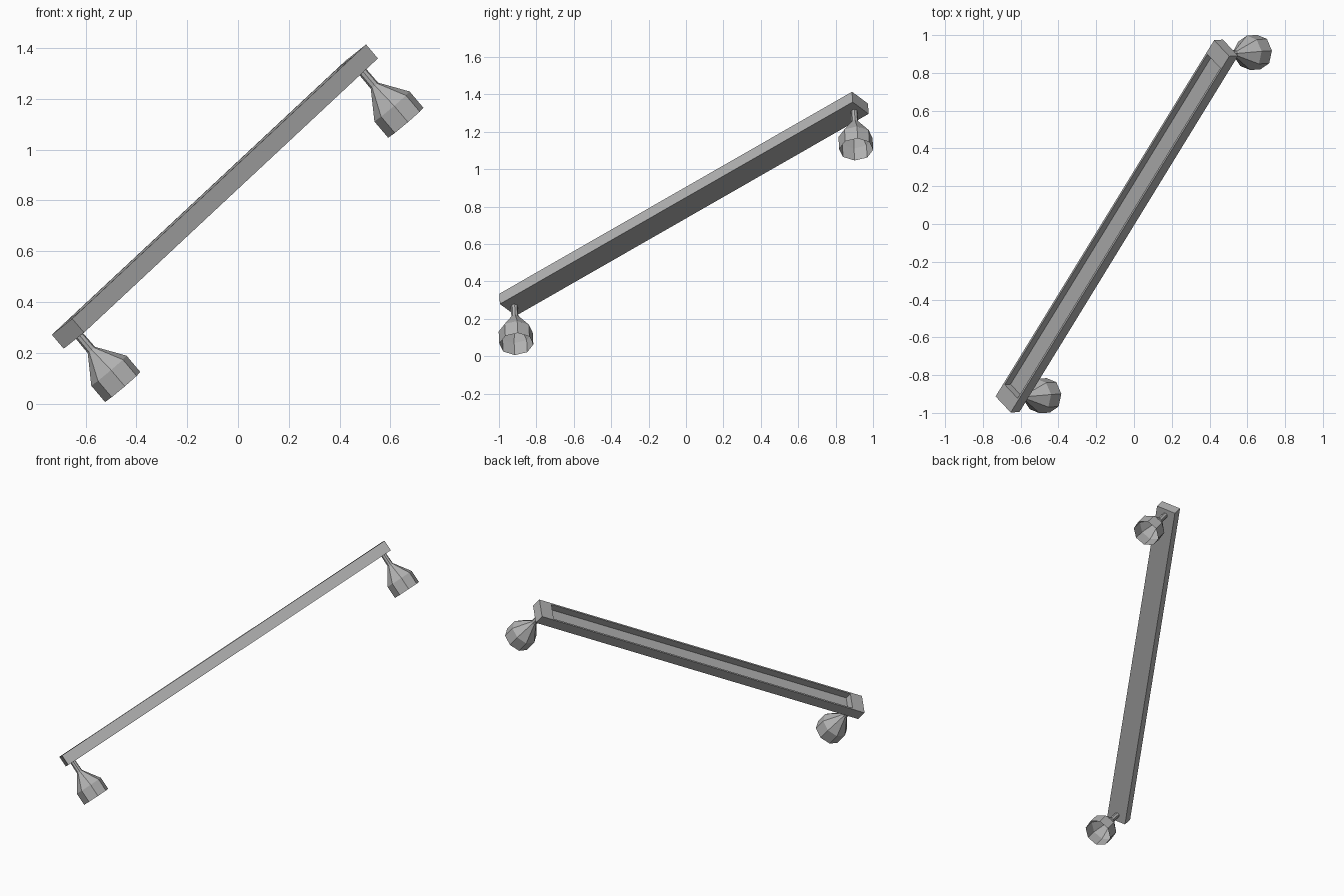
import bpy, bmesh, math
from mathutils import Vector, Matrix

cube = bpy.data.objects.get("Cube")
if cube:
    bpy.data.objects.remove(cube, do_unlink=True)

# Material
grey = bpy.data.materials.new("plain grey")
grey.use_nodes = True
colour = (0.45, 0.45, 0.45, 1)
grey.diffuse_color = colour
grey.node_tree.nodes["Principled BSDF"].inputs["Base Color"].default_value = colour

# Tilted frame: local x runs along the beam, local z is the open side
along = Vector((0.470, 0.766, 0.4386)).normalized()
up = Vector((-0.645, -0.04, 0.763))
up = (up - along * up.dot(along)).normalized()
side = up.cross(along)
frame = Matrix((along, side, up)).transposed().to_4x4()
frame.translation = (-0.091, -0.011, 0.815)

HALF_LEN, BLOCK, WIDTH, HEIGHT = 1.231, 0.09, 0.133, 0.072
LAMP_X = HALF_LEN - BLOCK / 2


def add_object(name, bm):
    mesh = bpy.data.meshes.new(name)
    bm.to_mesh(mesh)
    bm.free()
    mesh.materials.append(grey)
    obj = bpy.data.objects.new(name, mesh)
    obj.matrix_world = frame
    bpy.context.collection.objects.link(obj)


def end_block(name, x):
    bm = bmesh.new()
    size = Matrix.Diagonal((BLOCK, WIDTH, HEIGHT, 1))
    bmesh.ops.create_cube(bm, size=1, matrix=Matrix.Translation((x, 0, 0)) @ size)
    add_object(name, bm)


def channel(name, wall=0.01, depth=0.048):
    # U-shaped section extruded between the end blocks
    w, h, x = WIDTH / 2, HEIGHT / 2, HALF_LEN - BLOCK
    half = [(w, -h), (w, h), (w - wall, h), (w - wall, h - depth)]
    section = half + [(-y, z) for y, z in reversed(half)]
    bm = bmesh.new()
    face = bm.faces.new([bm.verts.new((-x, y, z)) for y, z in section])
    grown = bmesh.ops.extrude_face_region(bm, geom=[face], use_keep_orig=True)
    moved = [v for v in grown["geom"] if isinstance(v, bmesh.types.BMVert)]
    bmesh.ops.translate(bm, verts=moved, vec=(2 * x, 0, 0))
    bmesh.ops.recalc_face_normals(bm, faces=bm.faces)
    add_object(name, bm)


def hanging_shade(name, x, sides=8):
    # Thin stem flaring into an open eight-sided shade
    profile = [(0.018, -HEIGHT / 2), (0.019, -0.11), (0.0915, -0.217), (0.0915, -0.301)]
    bm = bmesh.new()
    rings = []
    for r, z in profile:
        angles = [math.tau * i / sides for i in range(sides)]
        rings.append([bm.verts.new((x + r * math.cos(a), r * math.sin(a), z)) for a in angles])
    for top, low in zip(rings, rings[1:]):
        for i in range(sides):
            j = (i + 1) % sides
            bm.faces.new((top[i], low[i], low[j], top[j]))
    add_object(name, bm)


channel("channel_beam")
for label, sign in (("lower", -1), ("upper", 1)):
    end_block(label + "_end_block", sign * LAMP_X)
    hanging_shade(label + "_shade", sign * LAMP_X)
